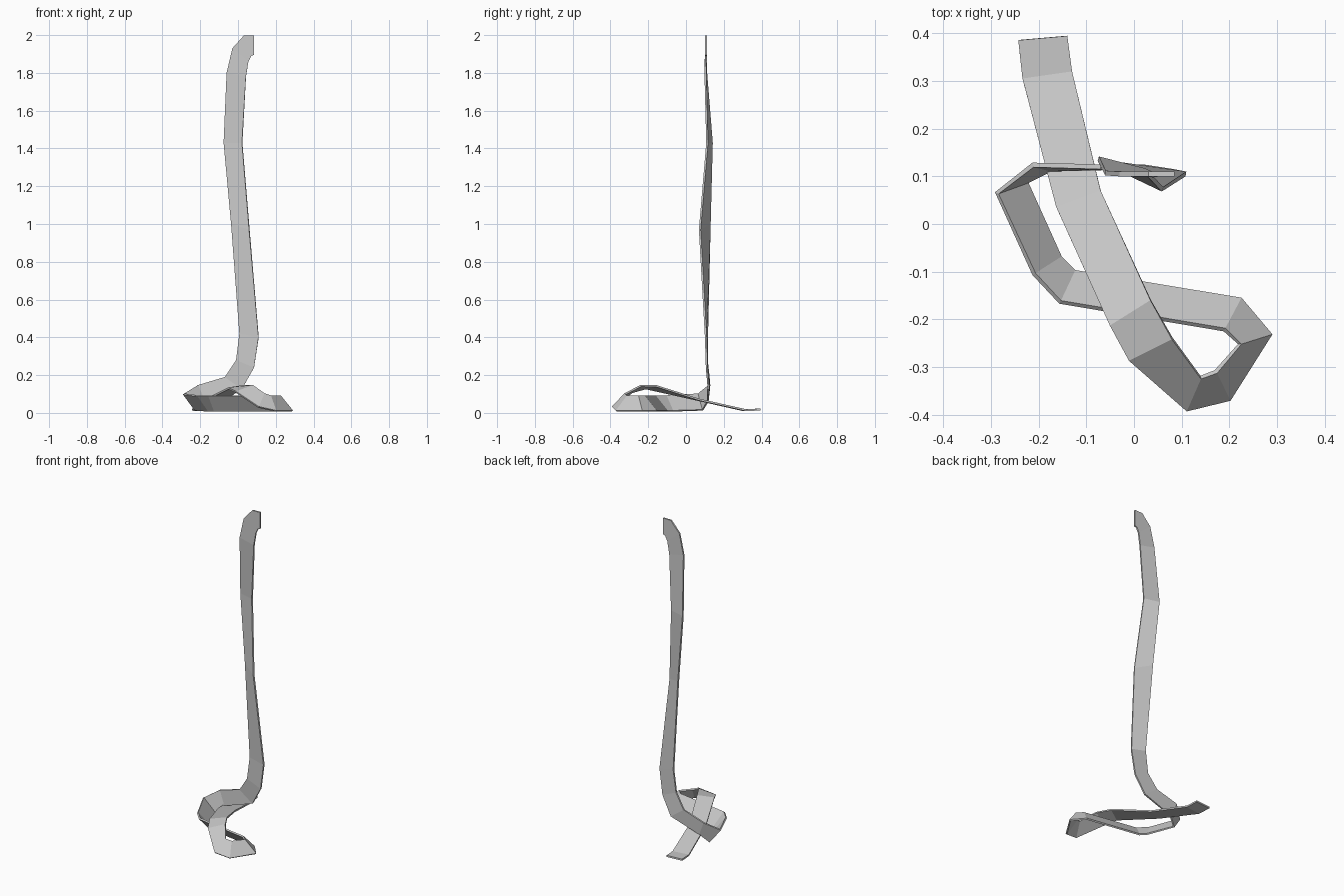
import bpy

# Strap stations: (upper / outer edge point, lower / inner edge point)
stations = [
    # hanging length, top to bottom
    ((.085, .105, 1.998), (.085, .105, 1.895)),
    ((.03, .105, 1.997), (.07, .105, 1.89)),
    ((-.03, .105, 1.93), (.055, .105, 1.86)),
    ((-.06, .107, 1.80), (.042, .103, 1.78)),
    ((-.075, .137, 1.43), (.022, .112, 1.43)),
    ((-.035, .126, 1.0), (.06, .073, .97)),
    ((.008, .112, .42), (.109, .105, .40)),
    ((-.01, .11, .28), (.085, .11, .24)),
    ((-.07, .12, .19), (.02, .12, .125)),
    # coil on the ground
    ((-.212, .124, .147), (-.175, .115, .06)),
    ((-.288, .065, .10), (-.225, .088, .015)),
    ((-.21, -.105, .09), (-.155, -.07, .01)),
    ((-.155, -.164, .09), (-.125, -.10, .01)),
    ((.19, -.222, .09), (.224, -.158, .01)),
    ((.222, -.252, .09), (.287, -.232, .01)),
    ((.172, -.31, .09), (.20, -.368, .01)),
    ((.14, -.322, .10), (.11, -.39, .03)),
    # loose end crossing over the coil
    ((.08, -.24, .143), (-.01, -.285, .11)),
    ((.035, -.16, .143), (-.05, -.213, .13)),
    ((-.07, .07, .07), (-.163, .035, .075)),
    ((-.13, .32, .014), (-.234, .305, .014)),
    ((-.14, .395, .018), (-.243, .386, .018)),
]

# Ribbon surface
verts = [p for pair in stations for p in pair]
faces = [(2 * i, 2 * i + 1, 2 * i + 3, 2 * i + 2) for i in range(len(stations) - 1)]
mesh = bpy.data.meshes.new("strap")
mesh.from_pydata(verts, [], faces)
mesh.update()
strap = bpy.data.objects.new("strap", mesh)
bpy.context.collection.objects.link(strap)

# Leather thickness
solid = strap.modifiers.new("thickness", 'SOLIDIFY')
solid.thickness = .01
solid.offset = 0
